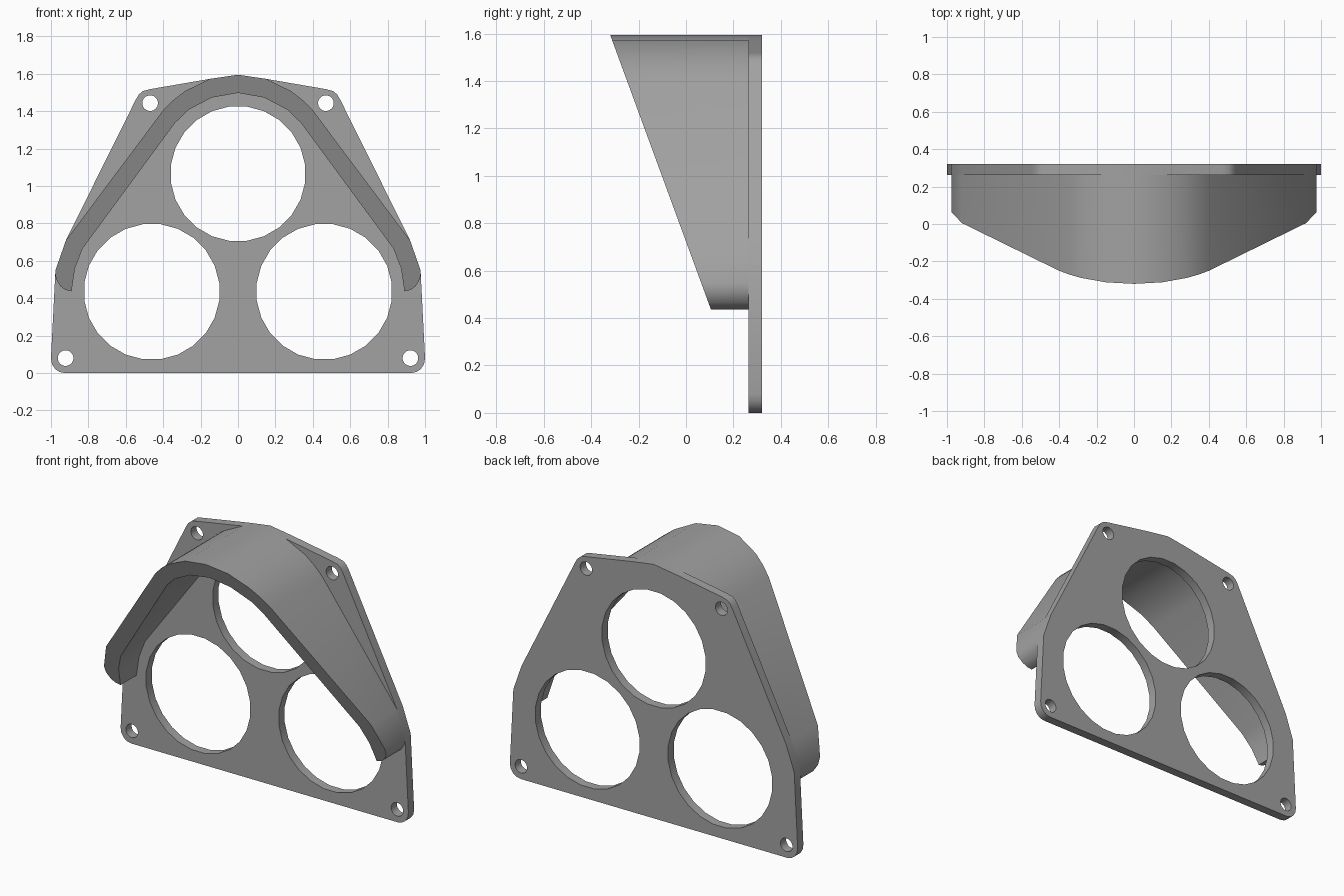
import bpy
import bmesh
from math import cos, sin, pi, radians

cube = bpy.data.objects.get("Cube")
if cube:
    bpy.data.objects.remove(cube, do_unlink=True)

BACK, FRONT = 0.32, 0.263      # plate faces along y

grey = bpy.data.materials.new("plain_grey")
grey.use_nodes = True
colour = (0.36, 0.36, 0.36, 1)
grey.diffuse_color = colour
grey.node_tree.nodes["Principled BSDF"].inputs["Base Color"].default_value = colour


def mirrored(half):
    """Close a right-hand half profile with its reflection across x = 0."""
    return half + [(-x, z) for x, z in reversed(half) if x > 0]


def circle(cx, cz, r, n):
    return [(cx + r * cos(2 * pi * (i + 0.5) / n), cz + r * sin(2 * pi * (i + 0.5) / n))
            for i in range(n)]


def add_object(name, bm):
    bmesh.ops.remove_doubles(bm, verts=bm.verts, dist=0.0005)
    bmesh.ops.recalc_face_normals(bm, faces=bm.faces)
    mesh = bpy.data.meshes.new(name)
    bm.to_mesh(mesh)
    bm.free()
    mesh.materials.append(grey)
    obj = bpy.data.objects.new(name, mesh)
    bpy.context.collection.objects.link(obj)
    bpy.ops.object.select_all(action='DESELECT')
    obj.select_set(True)
    bpy.context.view_layer.objects.active = obj
    bpy.ops.object.shade_smooth_by_angle(angle=radians(30))
    return obj


def pierced_plate(name, loops):
    """Extrude a filled outline; the loops inside it become holes."""
    curve = bpy.data.curves.new(name + "_profile", 'CURVE')
    curve.dimensions = '2D'
    curve.fill_mode = 'BOTH'
    curve.extrude = (BACK - FRONT) / 2
    for loop in loops:
        spline = curve.splines.new('POLY')
        spline.points.add(len(loop) - 1)
        for point, (x, z) in zip(spline.points, loop):
            point.co = (x, z, 0, 1)
        spline.use_cyclic_u = True
    helper = bpy.data.objects.new(name + "_profile", curve)
    bpy.context.collection.objects.link(helper)
    graph = bpy.context.evaluated_depsgraph_get()
    mesh = bpy.data.meshes.new_from_object(helper.evaluated_get(graph))
    bm = bmesh.new()
    bm.from_mesh(mesh)
    bpy.data.objects.remove(helper, do_unlink=True)
    bpy.data.meshes.remove(mesh)
    # stand the plate upright
    for v in bm.verts:
        x, z, depth = v.co
        v.co = (x, (BACK + FRONT) / 2 - depth, z)
    return add_object(name, bm)


# Mounting plate with three large openings and four screw holes
outline = mirrored([(0, 1.595), (0.15, 1.573), (0.47, 1.518), (0.508, 1.508),
                    (0.53, 1.49), (0.545, 1.465), (0.92, 0.71), (0.976, 0.55),
                    (1.0, 0.08), (0.995, 0.048), (0.978, 0.022), (0.955, 0.006),
                    (0.925, 0)])
holes = [circle(0, 1.066, 0.362, 24)]
for side in (-1, 1):
    holes.append(circle(side * 0.461, 0.435, 0.364, 24))
    holes.append(circle(side * 0.47, 1.443, 0.042, 20))
    holes.append(circle(side * 0.922, 0.08, 0.042, 20))
pierced_plate("mounting_plate", [outline] + holes)

# Arched hood with a slanted front edge
outer = [(0, 1.595), (0.15, 1.573), (0.283, 1.508), (0.345, 1.46), (0.4, 1.405),
         (0.92, 0.71), (0.976, 0.55), (0.974, 0.505), (0.95, 0.465),
         (0.925, 0.445), (0.89, 0.437)]
inner = [(0.872, 0.56), (0.83, 0.667), (0.337, 1.337), (0.267, 1.406),
         (0.14, 1.473), (0, 1.498)]
right_half = outer + inner
bm = bmesh.new()
band = right_half + [(-x, z) for x, z in reversed(right_half) if x > 0]
face = bm.faces.new([bm.verts.new((x, FRONT, z)) for x, z in band])
rim = bmesh.ops.extrude_face_region(bm, geom=[face], use_keep_orig=True)["geom"]
for v in rim:
    if isinstance(v, bmesh.types.BMVert):
        v.co.y = 0.105 - (v.co.z - 0.437) * 0.367
add_object("hood", bm)
